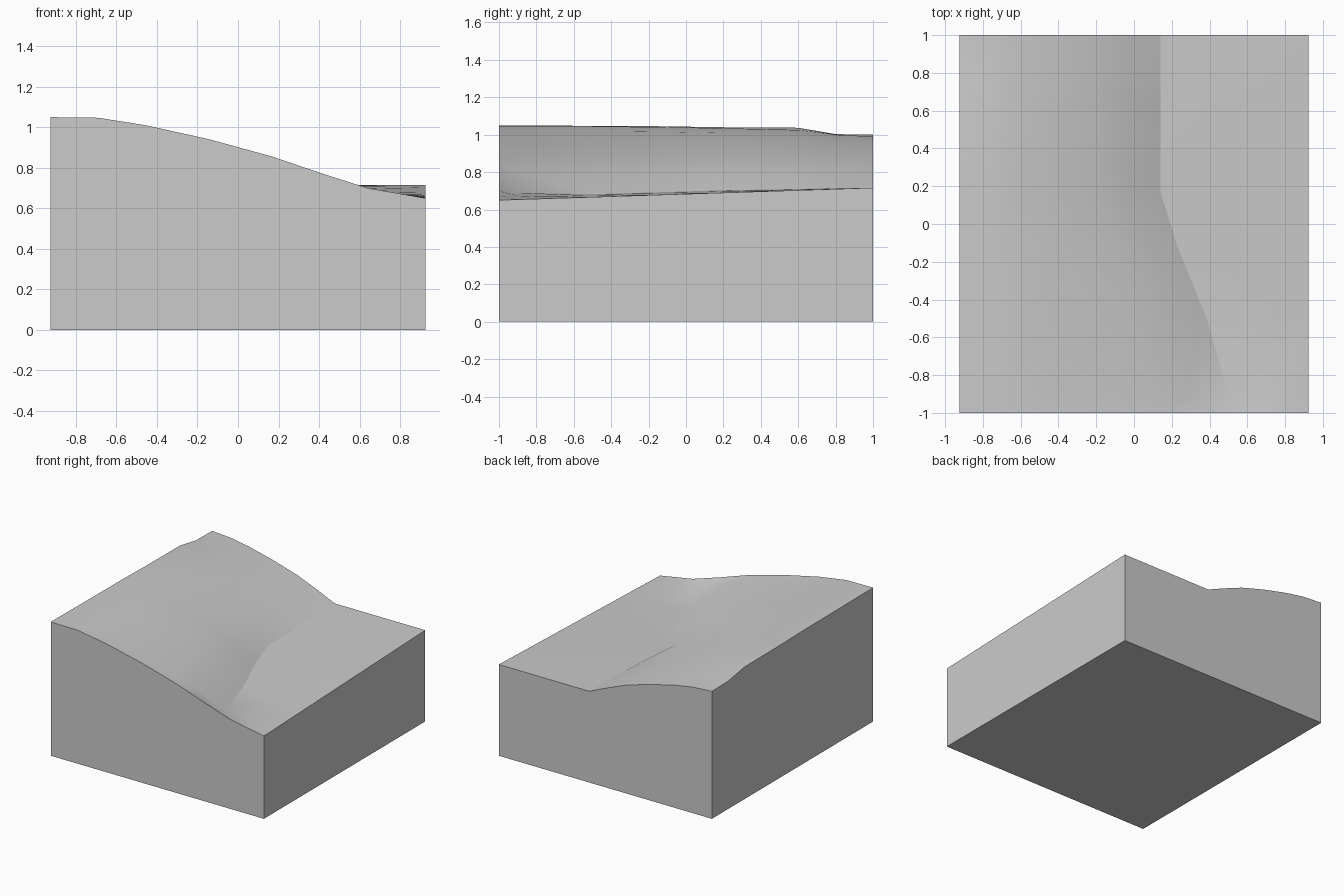
import bpy, bmesh, math

if "Cube" in bpy.data.objects:
    bpy.data.objects.remove(bpy.data.objects["Cube"])

HALF_X = 0.925
# Fractions from the left edge to the foot of the hill
FRACTIONS = [0, 0.15, 0.3, 0.5, 0.7, 0.85, 1]
# Cross-sections front to back: y, foot x, hill heights at the fractions
ROWS = [
    (-1.00, 0.64, [1.05, 1.047, 1.010, 0.941, 0.855, 0.775, 0.700]),
    (-0.90, 0.50, [1.05, 1.047, 1.014, 0.947, 0.875, 0.800, 0.690]),
    (-0.50, 0.385, [1.047, 1.045, 1.018, 0.950, 0.875, 0.795, 0.682]),
    (-0.12, 0.23, [1.045, 1.040, 1.015, 0.950, 0.875, 0.800, 0.693]),
    (0.17, 0.14, [1.04, 1.035, 1.010, 0.945, 0.875, 0.800, 0.702]),
    (0.60, 0.14, [1.037, 1.025, 0.990, 0.930, 0.862, 0.792, 0.710]),
    (0.80, 0.14, [1.003, 1.000, 0.975, 0.920, 0.855, 0.788, 0.714]),
    (1.00, 0.14, [1.00, 0.990, 0.963, 0.912, 0.850, 0.785, 0.716]),
]

bm = bmesh.new()

# Terrain surface: hillside, then the gentle slope to the right edge
grid = []
for y, foot, heights in ROWS:
    row = [bm.verts.new((-HALF_X + (foot + HALF_X) * t, y, z))
           for t, z in zip(FRACTIONS, heights)]
    edge_z = 0.65 + 0.033 * (y + 1)
    mid = 0.5
    row.append(bm.verts.new((foot + (HALF_X - foot) * mid, y,
                             heights[-1] + (edge_z - heights[-1]) * mid)))
    row.append(bm.verts.new((HALF_X, y, edge_z)))
    grid.append(row)
for a, b in zip(grid, grid[1:]):
    for i in range(len(a) - 1):
        bm.faces.new((a[i], a[i + 1], b[i + 1], b[i]))

# Side walls and flat underside
rim = [e for e in bm.edges if e.is_boundary]
walls = bmesh.ops.extrude_edge_only(bm, edges=rim)["geom"]
for v in walls:
    if isinstance(v, bmesh.types.BMVert):
        v.co.z = 0
bmesh.ops.holes_fill(bm, edges=[e for e in bm.edges if e.is_boundary], sides=0)
bmesh.ops.recalc_face_normals(bm, faces=bm.faces)

mesh = bpy.data.meshes.new("terrain_block")
bm.to_mesh(mesh)
bm.free()
terrain = bpy.data.objects.new("terrain_block", mesh)
bpy.context.collection.objects.link(terrain)

# Smooth ground, sharp block edges and foot crease
bpy.context.view_layer.objects.active = terrain
terrain.select_set(True)
bpy.ops.object.shade_smooth_by_angle(angle=math.radians(20))
